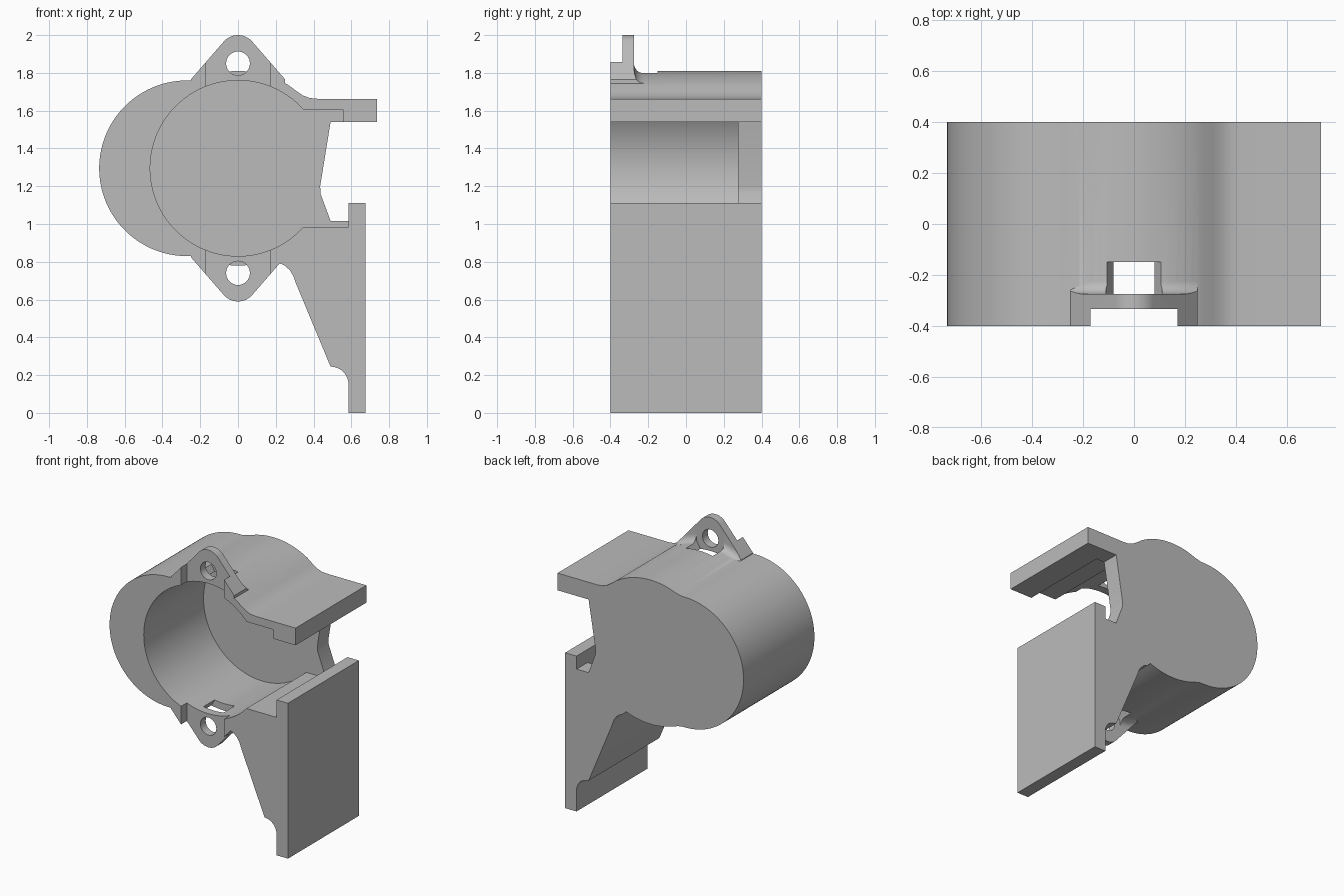
import bpy, bmesh
from math import sin, cos, radians, pi

if "Cube" in bpy.data.objects:
    bpy.data.objects.remove(bpy.data.objects["Cube"], do_unlink=True)

CZ = 1.295                      # height of the bore axis
FRONT, BACK = -0.4, 0.4
BORE, SHELL = 0.465, 0.515
TAB_FRONT, TAB_BACK = -0.335, -0.275

grey = bpy.data.materials.new("plain grey")
grey.use_nodes = True
grey.diffuse_color = (0.5, 0.5, 0.5, 1)
grey.node_tree.nodes["Principled BSDF"].inputs["Base Color"].default_value = (0.5, 0.5, 0.5, 1)


def arc(cx, cz, r, a0, a1, n):
    """Points on a circle in the x-z plane, angles in degrees."""
    angles = [radians(a0 + (a1 - a0) * i / n) for i in range(n + 1)]
    return [(cx + r * cos(a), cz + r * sin(a)) for a in angles]


def finish(name, bm):
    bmesh.ops.recalc_face_normals(bm, faces=bm.faces)
    mesh = bpy.data.meshes.new(name)
    bm.to_mesh(mesh)
    bm.free()
    mesh.materials.append(grey)
    ob = bpy.data.objects.new(name, mesh)
    bpy.context.collection.objects.link(ob)
    return ob


def prism(name, points, y0, y1):
    """Extrude an x-z outline along y."""
    bm = bmesh.new()
    face = bm.faces.new([bm.verts.new((x, y0, z)) for x, z in points])
    moved = bmesh.ops.extrude_face_region(bm, geom=[face], use_keep_orig=True)["geom"]
    verts = [v for v in moved if isinstance(v, bmesh.types.BMVert)]
    bmesh.ops.translate(bm, verts=verts, vec=(0, y1 - y0, 0))
    return finish(name, bm)


def fillet_ring(name, r):
    """Concave ring between the shell and the back of a tab."""
    section = [(SHELL - 0.025, TAB_BACK - 0.015), (SHELL + r, TAB_BACK - 0.015)]
    section += [(SHELL + r + r * cos(a), TAB_BACK + r + r * sin(a))
                for a in [-pi / 2 - pi / 2 * i / 8 for i in range(9)]]
    section += [(SHELL - 0.025, TAB_BACK + r)]
    bm = bmesh.new()
    n = 96
    rings = [[bm.verts.new((p * cos(2 * pi * i / n), y, CZ + p * sin(2 * pi * i / n)))
              for p, y in section] for i in range(n)]
    m = len(section)
    for i in range(n):
        a, b = rings[i], rings[(i + 1) % n]
        for j in range(m):
            k = (j + 1) % m
            bm.faces.new((a[j], a[k], b[k], b[j]))
    return finish(name, bm)


def combine(target, tool, operation):
    mod = target.modifiers.new("combine", "BOOLEAN")
    mod.operation = operation
    mod.solver = "EXACT"
    mod.object = tool
    bpy.context.view_layer.objects.active = target
    bpy.ops.object.modifier_apply(modifier=mod.name)
    bpy.data.objects.remove(tool, do_unlink=True)


def flip(points, side):
    """Mirror an outline to the underside of the bore when side is -1."""
    return [(x, CZ + side * (z - CZ)) for x, z in points]


# Outer outline: upper arm, back wall edge, mounting plate, web, double-lobed shell
outline = [(0.735, 1.663), (0.735, 1.54), (0.49, 1.54), (0.435, 1.2), (0.437, 1.16),
           (0.49, 1.017), (0.585, 1.017), (0.585, 1.11), (0.675, 1.11), (0.675, 0), (0.585, 0)]
outline += arc(0.49, 0.15, 0.095, 0, 90, 10)
outline += [(0.305, 0.69), (0.293, 0.725), (0.275, 0.755), (0.25, 0.778), (0.215, 0.795)]
outline += arc(0, CZ, SHELL, -68, -111, 14)
outline += [(-0.215, 0.823), (-0.24, 0.829)]
outline += arc(-0.27, CZ, BORE, -90, -270, 60)
outline += [(-0.24, 1.761), (-0.215, 1.767)]
outline += arc(0, CZ, SHELL, 111, 58.5, 16)
outline += [(0.31, 1.703), (0.345, 1.68), (0.38, 1.667), (0.42, 1.663)]
housing = prism("housing", outline, FRONT, BACK)

# Screw tabs above and below, each with a fillet behind it
tab = [(0.25, 1.5), (0.25, 1.765)] + arc(0, 1.9, 0.1, 42, 138, 16) + [(-0.25, 1.765), (-0.25, 1.5)]
for side in (1, -1):
    limit = prism("fillet_limit", flip(tab, side), -0.3, -0.15)
    fillet = fillet_ring("tab_fillet", 0.05)
    combine(fillet, limit, "INTERSECT")
    combine(housing, prism("screw_tab", flip(tab, side), FRONT, TAB_BACK), "UNION")
    combine(housing, fillet, "UNION")

# Bore with its side opening, leaving the back wall
bore = arc(0, CZ, BORE, 41.8, 318.2, 96)
bore += [(0.585, 0.985), (0.585, 1.54), (0.555, 1.54), (0.555, 1.605)]
combine(housing, prism("bore_cutter", bore, FRONT - 0.1, 0.275), "DIFFERENCE")

# Recess in front of the tabs, slots behind them, and screw holes
recess = [(-0.17, 1.4), (0.17, 1.4), (0.17, 2.1), (-0.17, 2.1)]
slot = [(-0.08, 1.5), (0.08, 1.5), (0.08, 1.757), (0.11, 1.807), (0.11, 1.95),
        (-0.11, 1.95), (-0.11, 1.807), (-0.08, 1.757)]
hole = arc(0, 1.85, 0.063, 0, 348.75, 31)
for side in (1, -1):
    for name, shape, y0, y1 in (("recess_cutter", recess, FRONT - 0.1, TAB_FRONT),
                                ("slot_cutter", slot, TAB_BACK, -0.15),
                                ("hole_cutter", hole, FRONT - 0.1, -0.2)):
        combine(housing, prism(name, flip(shape, side), y0, y1), "DIFFERENCE")

# Smooth curved walls, keep sharp edges
bpy.ops.object.select_all(action="DESELECT")
housing.select_set(True)
bpy.context.view_layer.objects.active = housing
bpy.ops.object.shade_smooth_by_angle(angle=radians(25))
